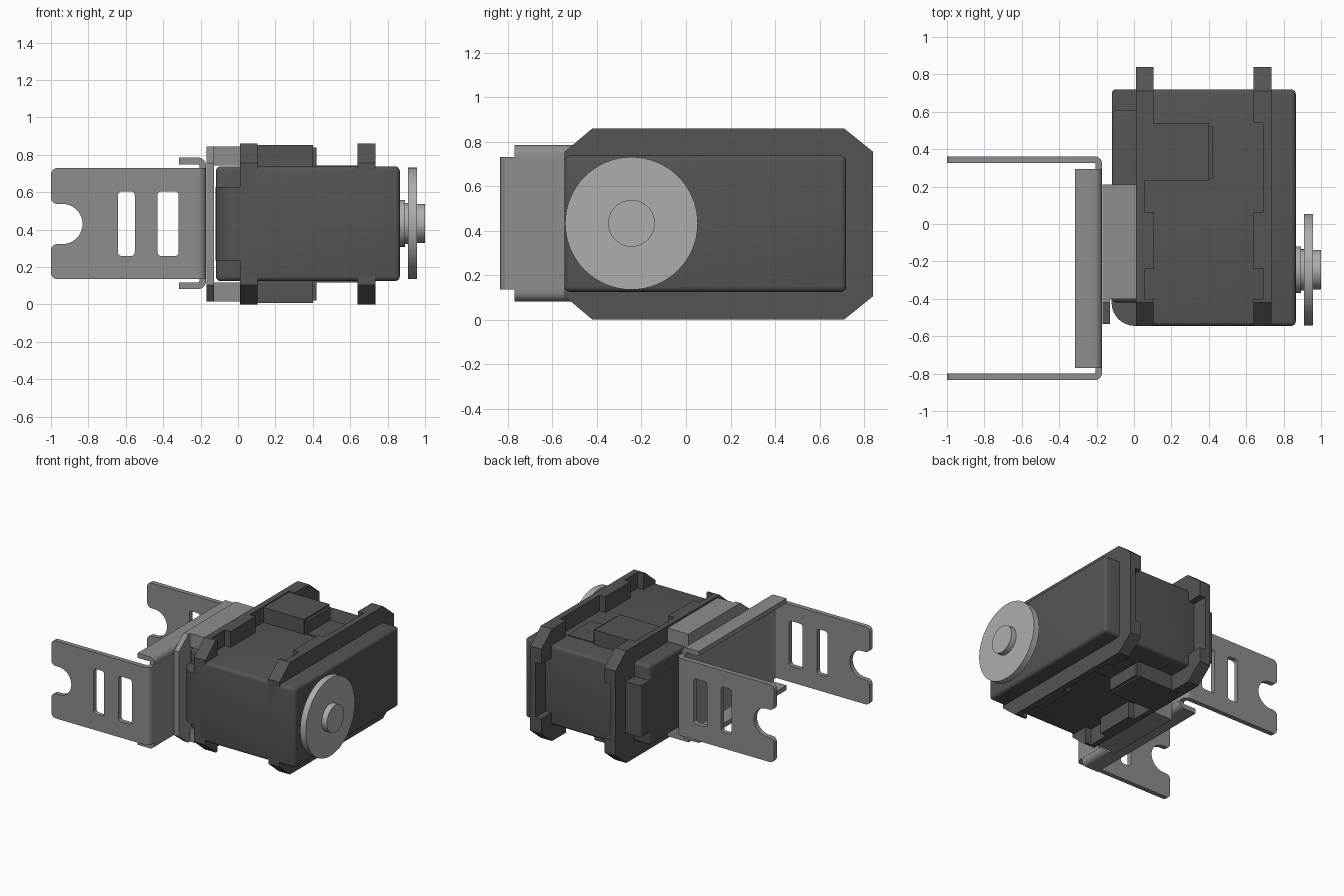
import bpy, bmesh, math
from mathutils import Matrix

if "Cube" in bpy.data.objects:
    bpy.data.objects.remove(bpy.data.objects["Cube"])

ZC = 0.43  # mid-height of the whole assembly


def mat(name, v):
    m = bpy.data.materials.new(name)
    m.diffuse_color = (v, v, v, 1)
    m.use_nodes = True
    m.node_tree.nodes["Principled BSDF"].inputs["Base Color"].default_value = m.diffuse_color
    return m


DARK, STEEL, LIGHT = mat("dark_plastic", 0.09), mat("bracket_grey", 0.27), mat("horn_grey", 0.42)


def finish(name, bm, material):
    bmesh.ops.recalc_face_normals(bm, faces=bm.faces)
    me = bpy.data.meshes.new(name)
    bm.to_mesh(me)
    bm.free()
    me.materials.append(material)
    ob = bpy.data.objects.new(name, me)
    bpy.context.collection.objects.link(ob)
    return ob


def prism(name, pts, axis, lo, hi, material, bevel=0, seg=4):
    """Extrude a closed 2D profile along an axis."""
    place = {"x": lambda a, b, h: (h, a, b), "y": lambda a, b, h: (a, h, b), "z": lambda a, b, h: (a, b, h)}[axis]
    bm = bmesh.new()
    low = [bm.verts.new(place(a, b, lo)) for a, b in pts]
    top = [bm.verts.new(place(a, b, hi)) for a, b in pts]
    n = len(pts)
    bm.faces.new(low)
    bm.faces.new(top)
    for i in range(n):
        j = (i + 1) % n
        bm.faces.new((low[i], low[j], top[j], top[i]))
    bmesh.ops.recalc_face_normals(bm, faces=bm.faces)
    if bevel:
        bmesh.ops.bevel(bm, geom=bm.edges[:], offset=bevel, segments=seg, profile=0.5, affect="EDGES")
    return finish(name, bm, material)


def rect(a0, a1, b0, b1):
    return [(a0, b0), (a1, b0), (a1, b1), (a0, b1)]


def box(name, x, y, z, material, bevel=0):
    return prism(name, rect(*y, *z), "x", *x, material, bevel)


def arc(cx, cy, r, a0, a1, n=6):
    return [(cx + r * math.cos(math.radians(a0 + (a1 - a0) * i / n)),
             cy + r * math.sin(math.radians(a0 + (a1 - a0) * i / n))) for i in range(n + 1)]


def channel(x0, x1, b0, b1, t, r):
    """U-shaped sheet profile, open towards -x, with rounded bends."""
    ri = max(r - t, 0.008)
    return ([(x0, b0)] + arc(x1 - r, b0 + r, r, -90, 0) + arc(x1 - r, b1 - r, r, 0, 90) + [(x0, b1), (x0, b1 - t)]
            + arc(x1 - t - ri, b1 - t - ri, ri, 90, 0) + arc(x1 - t - ri, b0 + t + ri, ri, 0, -90) + [(x0, b0 + t)])


def both(name, build):
    """Build a part for the top and its mirror for the bottom."""
    build("upper_" + name, lambda z0, z1: (z0, z1))
    build("lower_" + name, lambda z0, z1: (2 * ZC - z1, 2 * ZC - z0))


def mirrored(half):
    return half + [(y, 2 * ZC - z) for y, z in reversed(half)]


# Servo case
box("servo_case", (0.03, 0.865), (-0.545, 0.72), (0.125, 0.738), DARK, 0.025)

# Rear cap: wide centre with narrower rounded ends
box("rear_cap", (-0.118, 0.06), (-0.42, 0.61), (0.125, 0.738), DARK, 0.025)
ends = ([(0.05, -0.545)] + arc(0.005, -0.42, 0.125, 270, 180, 8)
        + arc(-0.098, 0.7, 0.02, 180, 90, 4) + [(0.05, 0.72)])
prism("rear_cap_ends", ends, "z", 0.235, 0.628, DARK)

# Octagonal mounting flanges with pockets on their inner layer
octagon = mirrored([(-0.545, 0.755), (-0.42, 0.86), (0.71, 0.86), (0.84, 0.755)])
pocketed = mirrored([(-0.545, 0.755), (-0.42, 0.86), (-0.4, 0.86), (-0.4, 0.73), (-0.24, 0.73), (-0.24, 0.86),
                     (0.065, 0.86), (0.065, 0.73), (0.54, 0.73), (0.54, 0.86), (0.71, 0.86), (0.84, 0.755),
                     (0.84, 0.64), (0.71, 0.64)])
for side, outer, inner in (("rear", (0.01, 0.055), (0.055, 0.105)), ("front", (0.69, 0.735), (0.64, 0.69))):
    prism(side + "_flange_plate", octagon, "x", *outer, DARK)
    prism(side + "_flange_ribs", pocketed, "x", *inner, DARK)


# Cable connectors above and below
def connector(name, z):
    box(name + "_block", (0.05, 0.4), (0.23, 0.54), z(0.72, 0.852), DARK)
    box(name + "_lip", (0.4, 0.42), (0.24, 0.52), z(0.72, 0.84), DARK)
    box(name + "_pad", (0.42, 0.64), (0.24, 0.52), z(0.72, 0.744), DARK)


both("connector", connector)


# Adapter plate between the servo and the bracket
adapter = mirrored([(-0.535, 0.755), (-0.42, 0.845), (0.21, 0.845)])
prism("adapter_plate", adapter, "x", -0.168, -0.127, STEEL)
both("adapter_lip", lambda name, z: box(name, (-0.127, 0.01), (-0.4, 0.21), z(0.742, 0.845), STEEL))

# U bracket: web with bent arms, plus folded upper and lower edges
prism("bracket_bends", channel(-0.23, -0.17, -0.835, 0.362, 0.036, 0.042), "z", 0.135, 0.73, STEEL)
prism("bracket_folds", channel(-0.315, -0.171, 0.082, 0.785, 0.036, 0.042), "y", -0.77, 0.295, STEEL)


def rounded(x0, x1, y0, y1, r):
    return (arc(x1 - r, y1 - r, r, 0, 90) + arc(x0 + r, y1 - r, r, 90, 180)
            + arc(x0 + r, y0 + r, r, 180, 270) + arc(x1 - r, y0 + r, r, 270, 360))


# Slotted arms with a round open notch
f, c = 0.035, 0.107
outline = ([(-0.23, 0.135), (-0.23, 0.73)] + arc(-1 + f, 0.73 - f, f, 90, 180)
           + arc(-1 + f, ZC + c + f, f, 180, 270) + arc(-0.938, ZC, c, 90, -90, 20)
           + arc(-1 + f, ZC - c - f, f, 90, 180) + arc(-1 + f, 0.135 + f, f, 180, 270))
slots = [rounded(-0.642, -0.552, 0.258, 0.605, 0.022), rounded(-0.43, -0.317, 0.258, 0.605, 0.022)]
for name, y in (("front_arm", -0.817), ("back_arm", 0.344)):
    cu = bpy.data.curves.new(name + "_profile", "CURVE")
    cu.dimensions, cu.fill_mode, cu.extrude = "2D", "BOTH", 0.018
    for loop in [outline] + slots:
        sp = cu.splines.new("POLY")
        sp.points.add(len(loop) - 1)
        for p, (a, b) in zip(sp.points, loop):
            p.co = (a, b, 0, 1)
        sp.use_cyclic_u = True
    tmp = bpy.data.objects.new(name + "_profile", cu)
    bpy.context.collection.objects.link(tmp)
    bpy.context.view_layer.update()
    me = bpy.data.meshes.new_from_object(tmp.evaluated_get(bpy.context.evaluated_depsgraph_get()))
    bpy.data.objects.remove(tmp)
    bm = bmesh.new()
    bm.from_mesh(me)
    bmesh.ops.remove_doubles(bm, verts=bm.verts, dist=1e-4)
    bm.transform(Matrix.Translation((0, y, 0)) @ Matrix.Rotation(math.pi / 2, 4, "X"))
    bpy.data.meshes.remove(me)
    finish(name, bm, STEEL)

# Output shaft, collar, horn disc and hub
for name, r, x0, x1 in (("shaft_base", 0.125, 0.86, 0.893), ("shaft_collar", 0.11, 0.893, 0.908),
                        ("horn_disc", 0.298, 0.908, 0.956), ("horn_hub", 0.105, 0.956, 1.0)):
    prism(name, arc(-0.245, 0.433, r, 0, 360, 64)[:-1], "x", x0, x1, LIGHT)

# Smooth curved faces, keep hard edges
bpy.ops.object.select_all(action="SELECT")
bpy.context.view_layer.objects.active = bpy.data.objects["servo_case"]
bpy.ops.object.shade_smooth_by_angle(angle=math.radians(30))
